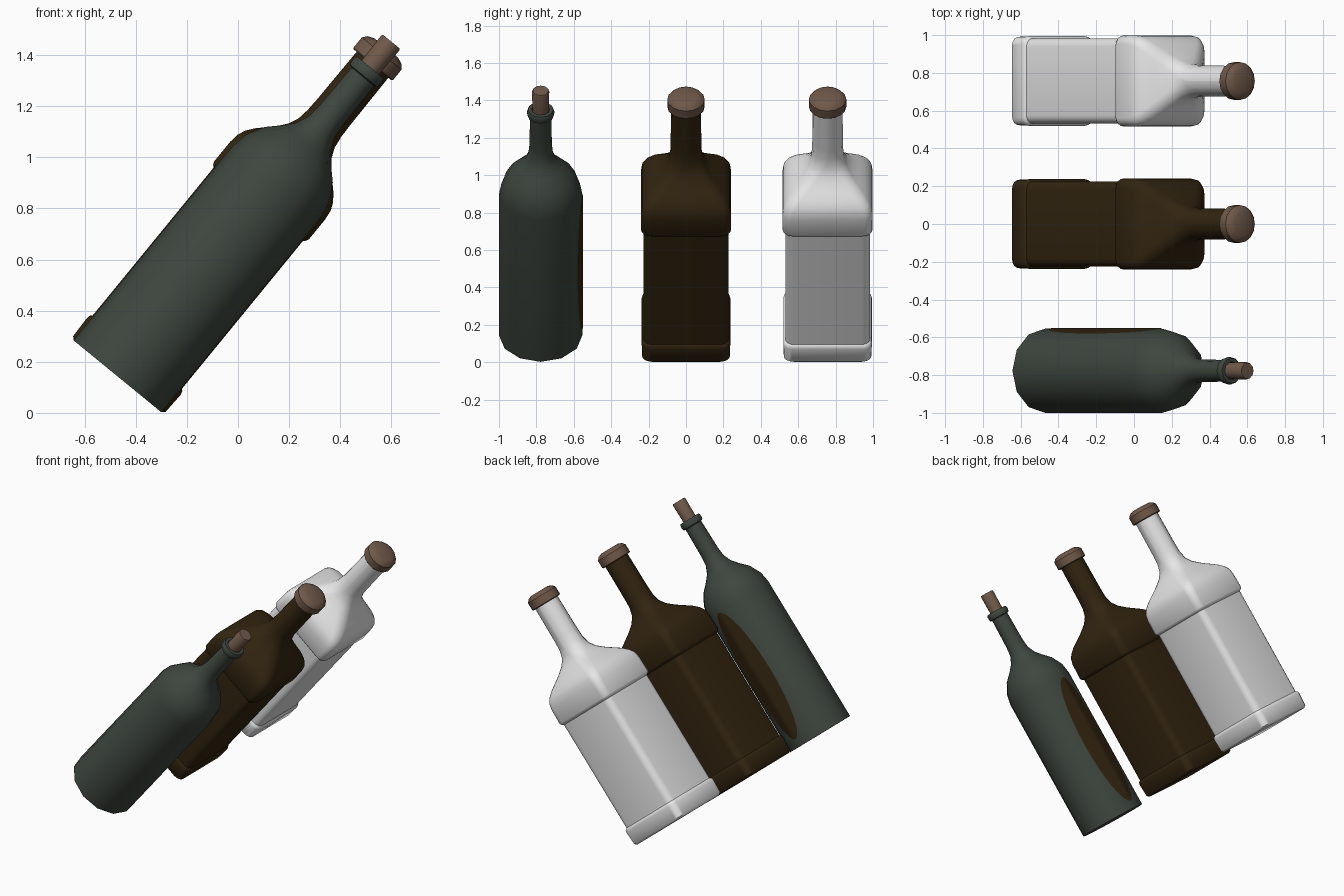
import bpy, bmesh
from math import sin, cos, pi, tan, radians
from mathutils import Matrix

cube = bpy.data.objects.get("Cube")
if cube:
    bpy.data.objects.remove(cube, do_unlink=True)

TILT = Matrix.Rotation(radians(39.3), 4, 'Y')


def material(name, rgb):
    m = bpy.data.materials.new(name)
    m.use_nodes = True
    m.diffuse_color = (*rgb, 1)
    m.node_tree.nodes["Principled BSDF"].inputs["Base Color"].default_value = (*rgb, 1)
    return m


green = material("dark_green_glass", (0.048, 0.062, 0.049))
brown = material("dark_brown_glass", (0.032, 0.018, 0.005))
white = material("pale_glass", (0.8, 0.8, 0.8))
cork = material("cork_brown", (0.16, 0.098, 0.066))


def finish(name, bm, mat, y, angle=35):
    """Tilt a part built along z, place it in the row and shade it."""
    bmesh.ops.recalc_face_normals(bm, faces=bm.faces)
    bm.transform(Matrix.Translation((-0.4715, y, 0.143)) @ TILT)
    mesh = bpy.data.meshes.new(name)
    bm.to_mesh(mesh)
    bm.free()
    mesh.materials.append(mat)
    ob = bpy.data.objects.new(name, mesh)
    bpy.context.collection.objects.link(ob)
    bpy.ops.object.select_all(action='DESELECT')
    ob.select_set(True)
    bpy.context.view_layer.objects.active = ob
    bpy.ops.object.shade_smooth_by_angle(angle=radians(angle))
    return ob


def circle(r, n):
    return [(r * cos(2 * pi * i / n), r * sin(2 * pi * i / n)) for i in range(n)]


def rounded_square(half, corner, steps=5):
    """Square section with rounded corners; corner == half gives a circle."""
    pts = []
    for k in range(4):
        mid = pi / 4 + k * pi / 2
        cx = (half - corner) * (1 if cos(mid) > 0 else -1)
        cy = (half - corner) * (1 if sin(mid) > 0 else -1)
        for s in range(steps):
            a = mid - pi / 4 + (s + 0.04) / (steps - 0.92) * pi / 2
            pts.append((cx + corner * cos(a), cy + corner * sin(a)))
    return pts


def loft(name, sections, mat, y, angle=35):
    """Skin a list of (height, outline) sections and close both ends."""
    bm = bmesh.new()
    rings = [[bm.verts.new((px, py, h)) for px, py in pts] for h, pts in sections]
    n = len(rings[0])
    for low, high in zip(rings, rings[1:]):
        for i in range(n):
            j = (i + 1) % n
            bm.faces.new((low[i], low[j], high[j], high[i]))
    bm.faces.new(rings[0])
    bm.faces.new(rings[-1])
    return finish(name, bm, mat, y, angle)


def turned(name, profile, sides, mat, y, angle=35):
    return loft(name, [(h, circle(r, sides)) for h, r in profile], mat, y, angle)


# Round bottle: body, shoulder, neck and lip in one turned profile
ROUND_Y, R = -0.777, 0.2225
turned("round_bottle", [
    (0, R), (0.98, R), (1.05, 0.21), (1.12, 0.172), (1.17, 0.122), (1.21, 0.088),
    (1.26, 0.066), (1.32, 0.06), (1.515, 0.057), (1.52, 0.07), (1.535, 0.073),
    (1.55, 0.073), (1.562, 0.067), (1.562, 0.048), (1.47, 0.046)], 12, green, ROUND_Y, 45)
turned("round_bottle_cork", [(1.48, 0.043), (1.685, 0.046), (1.692, 0.042)], 12, cork, ROUND_Y, 45)

# Oval patch folded over the two rear facets of the round bottle
bm = bmesh.new()
count = 16
ridge_out = R + 0.003
halves = []
for side in (1, -1):
    ring = []
    for i in range(count + 1):
        a = -pi / 2 + pi * i / count
        u = 0.105 * cos(a)
        ring.append(bm.verts.new((side * u, ridge_out - u * tan(pi / 12), 0.51 + 0.46 * sin(a))))
    bm.faces.new(ring if side < 0 else ring[::-1])
bmesh.ops.remove_doubles(bm, verts=bm.verts, dist=0.0001)
finish("round_bottle_patch", bm, brown, ROUND_Y)

# Square bottles: stepped base, recessed body, raised shoulder, round neck
SQUARE = [
    (0, 0.222, 0.04), (0.012, 0.234, 0.045), (0.1, 0.237, 0.045), (0.115, 0.234, 0.045),
    (0.122, 0.226, 0.045), (0.87, 0.226, 0.045), (0.878, 0.235, 0.045), (0.89, 0.24, 0.045),
    (0.99, 0.24, 0.05), (1.03, 0.235, 0.052), (1.06, 0.222, 0.055), (1.09, 0.2, 0.058),
    (1.12, 0.17, 0.06), (1.15, 0.14, 0.062), (1.19, 0.108, 0.068), (1.23, 0.091, 0.077),
    (1.28, 0.084, 0.083), (1.34, 0.082, 0.0819), (1.6, 0.08, 0.0799)]
for label, mat, y in (("brown", brown, 0.0), ("pale", white, 0.757)):
    loft(label + "_square_bottle", [(h, rounded_square(s, c)) for h, s, c in SQUARE], mat, y, 45)
    turned(label + "_bottle_cap", [
        (1.575, 0.095), (1.58, 0.1), (1.632, 0.1), (1.65, 0.085), (1.66, 0.06)],
        16, cork, y, 30)
